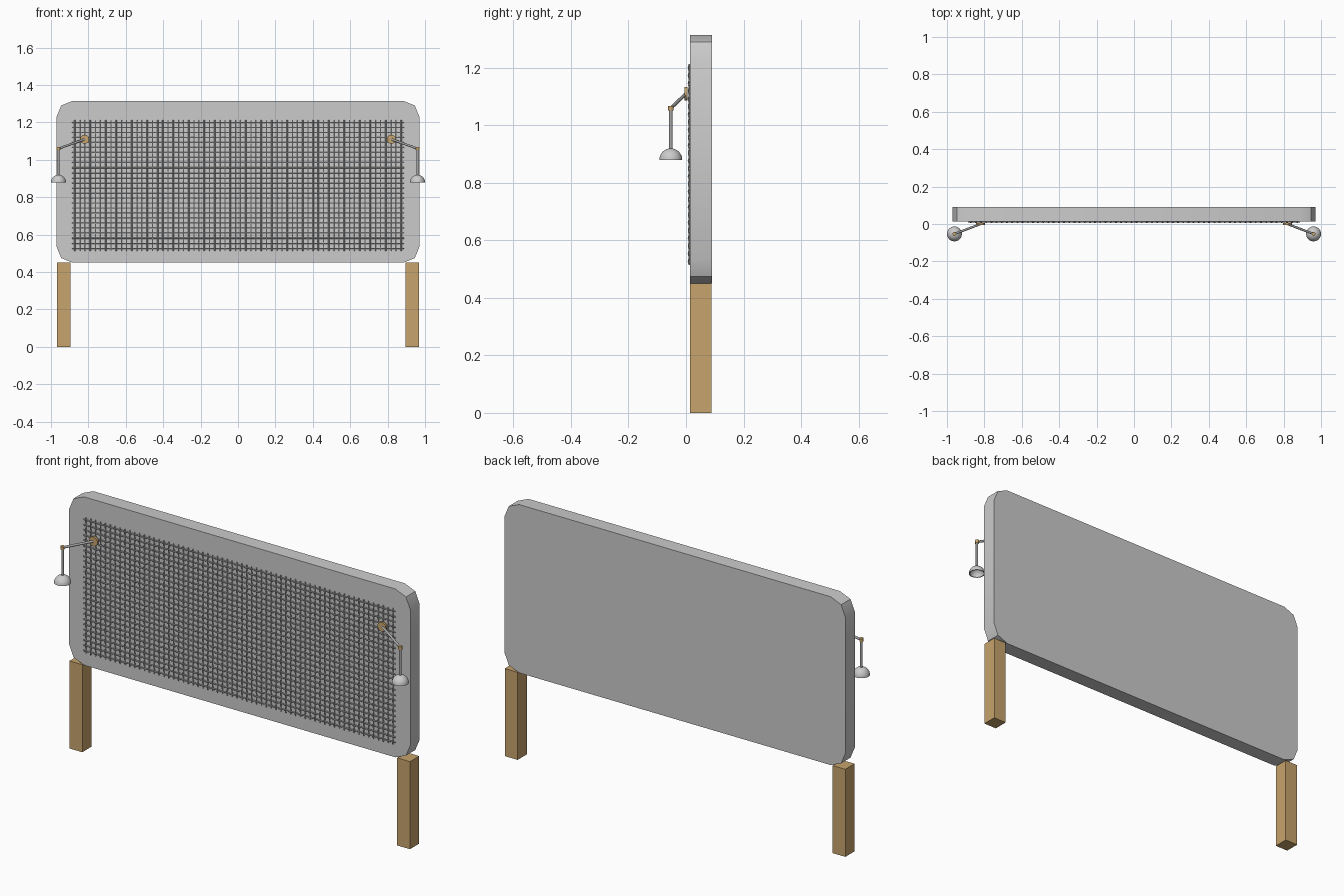
import bpy, bmesh, math
from mathutils import Vector, Matrix

if "Cube" in bpy.data.objects:
    bpy.data.objects.remove(bpy.data.objects["Cube"], do_unlink=True)


def material(name, rgb):
    m = bpy.data.materials.new(name)
    m.use_nodes = True
    m.diffuse_color = (*rgb, 1)
    m.node_tree.nodes["Principled BSDF"].inputs["Base Color"].default_value = (*rgb, 1)
    return m


PANEL = material("panel grey", (0.6, 0.6, 0.6))
WOOD = material("warm wood", (0.57, 0.37, 0.15))
WIRE = material("wire grey", (0.42, 0.42, 0.42))
METAL = material("arm steel", (0.38, 0.38, 0.38))
BRASS = material("brass", (0.57, 0.37, 0.15))
SHADE = material("lamp grey", (0.6, 0.6, 0.6))


def finish(name, bm, mat, smooth=False):
    bmesh.ops.recalc_face_normals(bm, faces=bm.faces)
    mesh = bpy.data.meshes.new(name)
    bm.to_mesh(mesh)
    bm.free()
    mesh.materials.append(mat)
    ob = bpy.data.objects.new(name, mesh)
    bpy.context.collection.objects.link(ob)
    if smooth:
        bpy.ops.object.select_all(action="DESELECT")
        ob.select_set(True)
        bpy.context.view_layer.objects.active = ob
        bpy.ops.object.shade_smooth_by_angle(angle=math.radians(30))


def rod(name, a, b, r, mat, sides=16):
    a, b = Vector(a), Vector(b)
    d = b - a
    m = Matrix.Translation((a + b) / 2) @ d.to_track_quat("Z", "Y").to_matrix().to_4x4()
    bm = bmesh.new()
    bmesh.ops.create_cone(bm, cap_ends=True, segments=sides, radius1=r, radius2=r,
                          depth=d.length, matrix=m)
    finish(name, bm, mat, True)


def box(bm, x, y, z):
    m = Matrix.Translation((sum(x) / 2, sum(y) / 2, sum(z) / 2)) \
        @ Matrix.Diagonal((x[1] - x[0], y[1] - y[0], z[1] - z[0], 1))
    bmesh.ops.create_cube(bm, size=1, matrix=m)


# Headboard panel with two-step rounded corners
bm = bmesh.new()
box(bm, (-0.97, 0.97), (0.014, 0.09), (0.45, 1.315))
corners = [e for e in bm.edges
           if abs((e.verts[0].co - e.verts[1].co).normalized().y) > 0.9]
bmesh.ops.bevel(bm, geom=corners, offset=0.085, segments=2, profile=0.5, affect="EDGES")
finish("headboard_panel", bm, PANEL, True)

# Woven wire mesh on the front
COLS, ROWS = 64, 26
xs = [-0.873 + 1.746 * i / (COLS - 1) for i in range(COLS)]
zs = [0.527 + 0.673 * j / (ROWS - 1) for j in range(ROWS)]


def weave(i, j):
    return 0.0025 * (-1) ** (i + j)


wires = bpy.data.curves.new("wire_mesh", "CURVE")
wires.dimensions = "3D"
wires.bevel_depth = 0.0032
wires.bevel_resolution = 1
wires.use_fill_caps = True
wires.materials.append(WIRE)


def add_wire(points):
    spline = wires.splines.new("POLY")
    spline.points.add(len(points) - 1)
    for p, co in zip(spline.points, points):
        p.co = (*co, 1)


MID, END = 0.0115, 0.013
for i, x in enumerate(xs):
    add_wire([(x, MID, zs[0] - END)]
             + [(x, MID + weave(i, j), z) for j, z in enumerate(zs)]
             + [(x, MID, zs[-1] + END)])
for j, z in enumerate(zs):
    add_wire([(xs[0] - END, MID, z)]
             + [(x, MID - weave(i, j), z) for i, x in enumerate(xs)]
             + [(xs[-1] + END, MID, z)])
bpy.context.collection.objects.link(bpy.data.objects.new("wire_mesh", wires))


def lamp_shade(name, x, y, z, r):
    """Open dome with a thin wall, spun from an arc."""
    bm = bmesh.new()
    steps = 8
    arc = [(rad * math.cos(t), rad * math.sin(t))
           for rad, order in ((r, range(steps + 1)), (r * 0.88, range(steps, -1, -1)))
           for t in (k * math.pi / 2 / steps for k in order)]
    verts = [bm.verts.new((x + px, y, z + pz)) for px, pz in arc]
    edges = [bm.edges.new((verts[i], verts[i - 1])) for i in range(len(verts))
             if i != steps + 1]
    bmesh.ops.spin(bm, geom=verts + edges, cent=(x, y, z), axis=(0, 0, 1),
                   angle=math.tau, steps=24, use_merge=False)
    bmesh.ops.remove_doubles(bm, verts=bm.verts, dist=0.0002)
    finish(name, bm, SHADE, True)


# Legs and lamps on both sides
for side, s in (("left", 1), ("right", -1)):
    bm = bmesh.new()
    box(bm, sorted((s * 0.895, s * 0.968)), (0.014, 0.089), (0, 0.45))
    finish(side + "_leg", bm, WOOD)

    mount, elbow = (s * 0.82, 0.0, 1.11), (s * 0.96, -0.053, 1.06)
    ex, ey, ez = elbow
    rod(side + "_lamp_mount", (s * 0.82, -0.005, 1.11), (s * 0.82, 0.006, 1.11), 0.024, BRASS, 24)
    rod(side + "_lamp_arm", mount, elbow, 0.006, METAL)
    rod(side + "_lamp_elbow", (ex, ey, ez - 0.008), (ex, ey, ez + 0.008), 0.01, BRASS)
    rod(side + "_lamp_stem", elbow, (ex, ey, 0.915), 0.006, METAL)
    lamp_shade(side + "_lamp_shade", ex, ey, 0.88, 0.04)
